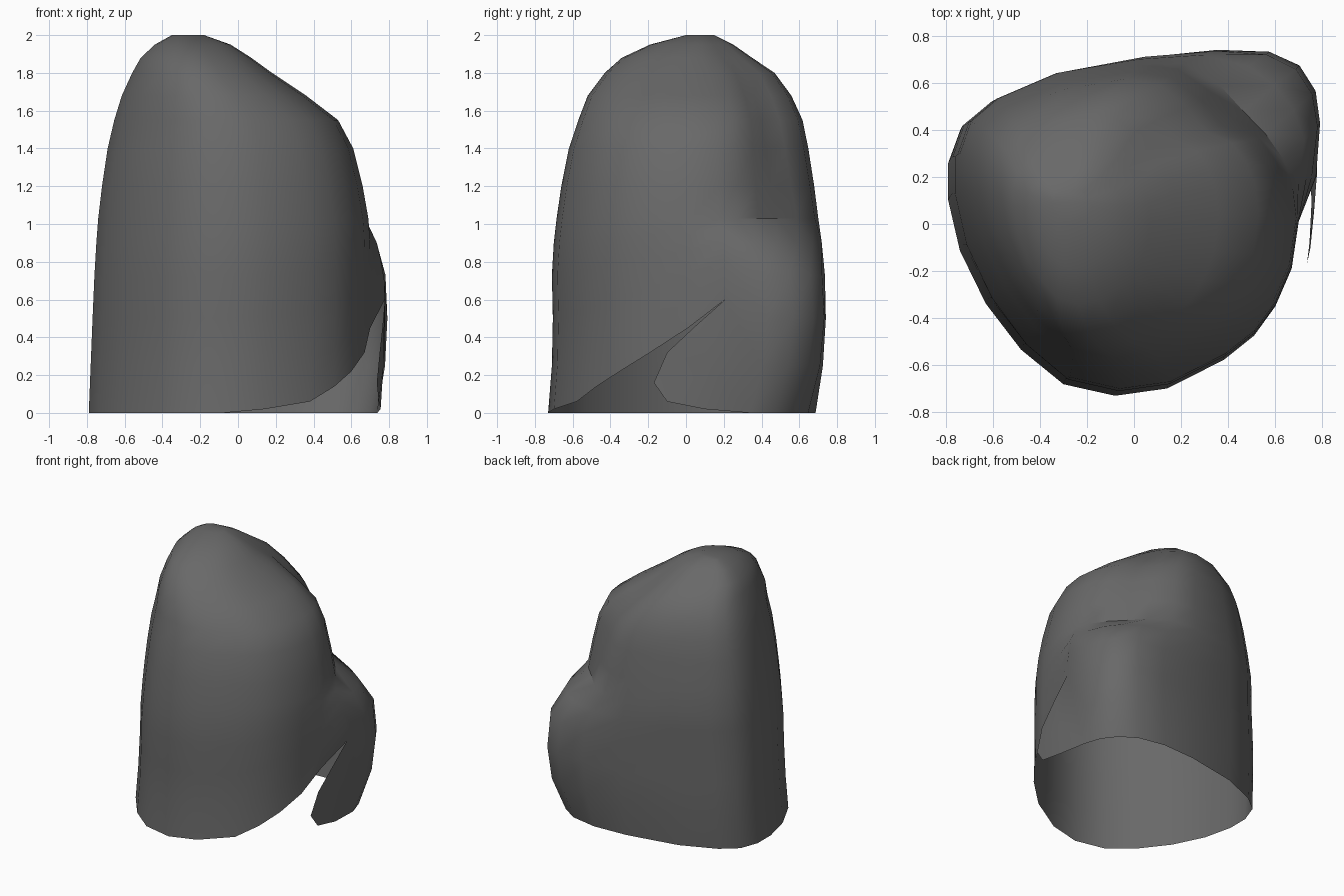
import bpy, bmesh

if "Cube" in bpy.data.objects:
    bpy.data.objects.remove(bpy.data.objects["Cube"])

# Plan outline of the boulder: (x, y)
outline = [(-.08, -.73), (.14, -.70), (.38, -.58), (.51, -.48), (.60, -.36), (.67, -.20),
           (.70, 0), (.68, .15), (.64, .25), (.56, .36), (.46, .46), (.36, .57), (.20, .67),
           (0, .69), (-.36, .63), (-.62, .52), (-.74, .42), (-.79, .28), (-.79, .12),
           (-.74, -.10), (-.63, -.33), (-.48, -.53), (-.30, -.68)]
# Where the back right lobe pushes the outline outward, by outline index
lobe = {7: (.78, .20), 8: (.79, .42), 9: (.77, .56), 10: (.70, .67),
        11: (.57, .73), 12: (.35, .74), 13: (.05, .71)}
# Raised bottom edge at the front right opening, by outline index
raised = {1: .02, 2: .06, 3: .14, 4: .22, 5: .32, 6: .45, 7: .60}
# Extents by height: z, x min, x max, y min, y max, lobe strength (negative: hollow)
levels = [(0, -.79, .70, -.73, .66, .65), (.25, -.78, .70, -.71, .68, .92),
          (.5, -.77, .70, -.705, .69, 1), (.73, -.76, .70, -.71, .69, .93),
          (.9, -.75, .70, -.70, .70, .55), (1.03, -.74, .69, -.685, .70, .02),
          (1.2, -.72, .66, -.66, .68, -.06), (1.4, -.69, .61, -.62, .65, -.12),
          (1.55, -.655, .53, -.57, .62, -.15), (1.68, -.615, .36, -.52, .56, -.12),
          (1.8, -.56, .18, -.43, .47, -.06), (1.88, -.515, .07, -.34, .35, 0),
          (1.95, -.44, -.04, -.19, .25, 0), (2, -.35, -.18, 0, .15, 0)]


def extents(z):
    for a, b in zip(levels, levels[1:]):
        if z <= b[0]:
            t = (z - a[0]) / (b[0] - a[0])
            return [p + (q - p) * t for p, q in zip(a, b)]
    return levels[-1]


def point(i, z):
    _, x0, x1, y0, y1, m = extents(z)
    x, y = outline[i]
    px = x0 + (x1 - x0) * (x + .79) / 1.49
    py = y0 + (y1 - y0) * (y + .73) / 1.42
    if i in lobe:
        if m < 0 and i < 10:
            m = 0
        px += (lobe[i][0] - x) * m
        py += (lobe[i][1] - y) * m
    return px, py, z


# Boulder: hollow lofted shell, open underneath
bm = bmesh.new()
rings = []
n = len(outline)
for lv in levels:
    ring = []
    for i in range(n):
        z, b = lv[0], raised.get(i, 0)
        if z < 1.03:
            z = b + z * (1 - b / 1.03)
        ring.append(bm.verts.new(point(i, z)))
    rings.append(ring)
for lo, hi in zip(rings, rings[1:]):
    for i in range(n):
        j = (i + 1) % n
        bm.faces.new((lo[i], lo[j], hi[j], hi[i]))
bm.faces.new(rings[-1])

# Flap: lobe wall reaching forward beneath the opening
flap = [(.765, .05, .46), (.75, -.10, .32), (.735, -.17, .16), (.745, -.10, .06), (.755, .10, .02)]
rim = [rings[0][7]] + [bm.verts.new(p) for p in flap] + [rings[0][8]]
hub = bm.verts.new((.77, .12, .25))
for a, b in zip(rim, rim[1:] + rim[:1]):
    bm.faces.new((hub, a, b))
bmesh.ops.recalc_face_normals(bm, faces=bm.faces)

mesh = bpy.data.meshes.new("boulder")
bm.to_mesh(mesh)
bm.free()
boulder = bpy.data.objects.new("boulder", mesh)
bpy.context.collection.objects.link(boulder)
boulder.select_set(True)
bpy.context.view_layer.objects.active = boulder
bpy.ops.object.shade_smooth_by_angle(angle=0.6)

# Dark stone colour
stone = bpy.data.materials.new("dark_stone")
stone.diffuse_color = (.14, .14, .14, 1)
stone.use_nodes = True
stone.node_tree.nodes["Principled BSDF"].inputs["Base Color"].default_value = stone.diffuse_color
mesh.materials.append(stone)
